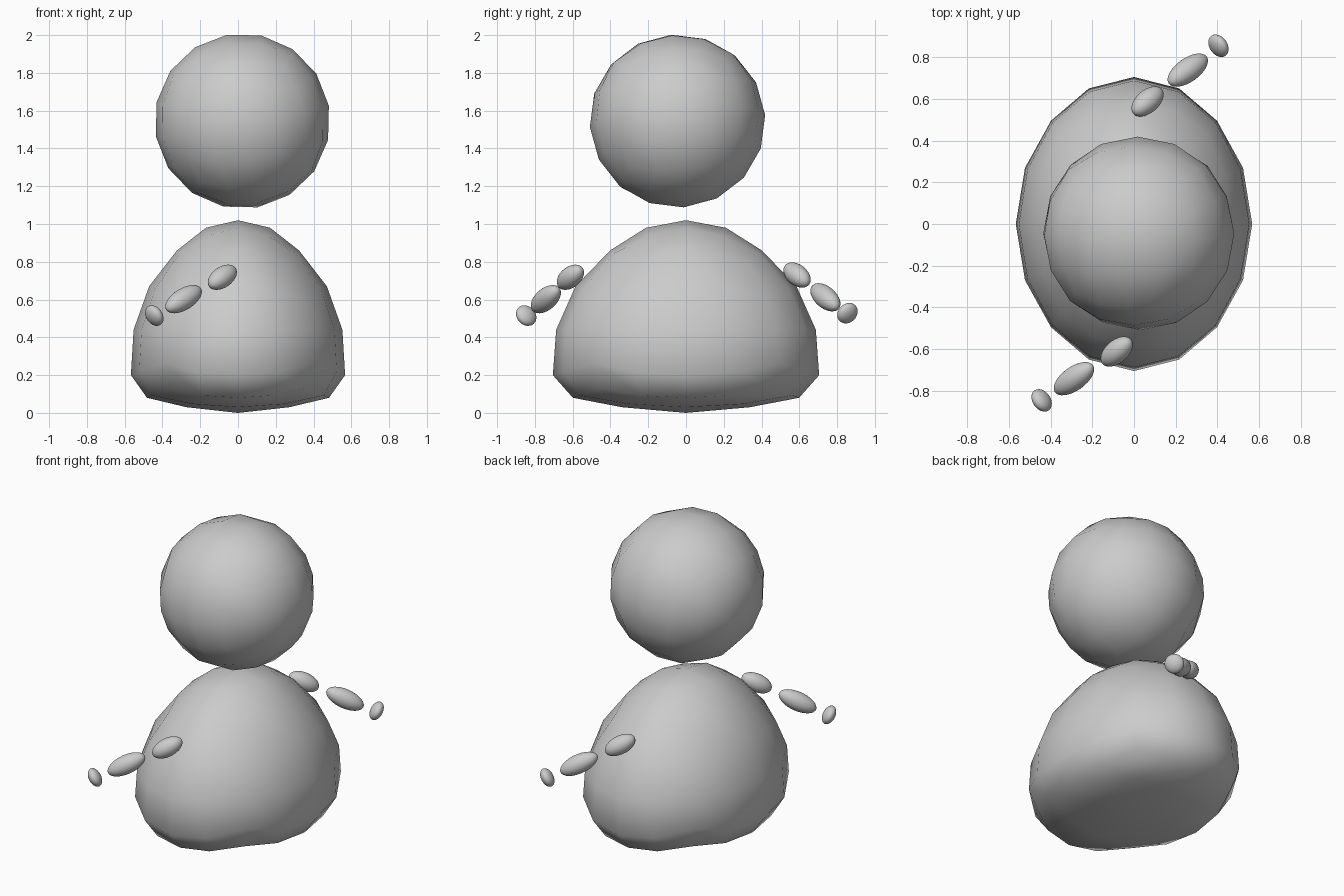
import bpy, bmesh, math
from mathutils import Vector, Matrix

if "Cube" in bpy.data.objects:
    bpy.data.objects.remove(bpy.data.objects["Cube"])


def finish(name, bm):
    for f in bm.faces:
        f.smooth = True
    me = bpy.data.meshes.new(name)
    bm.to_mesh(me)
    bm.free()
    ob = bpy.data.objects.new(name, me)
    bpy.context.collection.objects.link(ob)
    return ob


def round_cube():
    """Unit sphere made of a cube with 4 x 4 quads on each side."""
    bm = bmesh.new()
    bmesh.ops.create_cube(bm, size=2)
    bmesh.ops.subdivide_edges(bm, edges=bm.edges[:], cuts=3, use_grid_fill=True)
    for v in bm.verts:
        v.co = Vector([math.tan(c * math.pi / 4) for c in v.co]).normalized()
    return bm


# Body: round cube reshaped to a dome profile (radius, height), top to bottom
PROFILE = [(0, 1.02), (.30, .98), (.57, .86), (.83, .67), (.975, .44),
           (1, .20), (.85, .08), (.48, .03), (0, 0)]
bm = round_cube()
for v in bm.verts:
    t = math.acos(max(-1, min(1, v.co.z))) / math.pi * 8
    i = min(int(t), 7)
    (r0, z0), (r1, z1) = PROFILE[i], PROFILE[i + 1]
    r, z = r0 + (r1 - r0) * (t - i), z0 + (z1 - z0) * (t - i)
    a = math.atan2(v.co.y, v.co.x)
    v.co = (.567 * r * math.cos(a), .705 * r * math.sin(a), z)
finish("body", bm)

# Head: slightly turned ball
head = finish("head", round_cube())
head.scale = (.465,) * 3
head.location = (.023, -.045, 1.545)
head.rotation_euler = (math.radians(4), math.radians(-10), 0)


# Arms: ellipsoid segments lined up along the arm direction
def segment(name, loc, direction, length, width):
    bm = bmesh.new()
    bmesh.ops.create_uvsphere(bm, u_segments=32, v_segments=16, radius=1)
    rot = Vector(direction).to_track_quat('Z', 'Y').to_matrix().to_4x4()
    bm.transform(Matrix.Translation(loc) @ rot
                 @ Matrix.Diagonal((width, width, length, 1)))
    finish(name, bm)


PARTS = [("upper_arm", (.67, .58, -.47), .098, .055),
         ("forearm", (.73, .52, -.45), .122, .057),
         ("hand", (.70, .50, -.48), .036, .059)]
FRONT = [(-.083, -.612, .718), (-.288, -.742, .602), (-.443, -.846, .515)]
BACK = [(.065, .588, .73), (.258, .738, .612), (.405, .855, .528)]
for side, s, spots in (("front", -1, FRONT), ("back", 1, BACK)):
    for (part, d, length, width), loc in zip(PARTS, spots):
        segment(f"{side}_{part}", loc, (s * d[0], s * d[1], d[2]), length, width)
